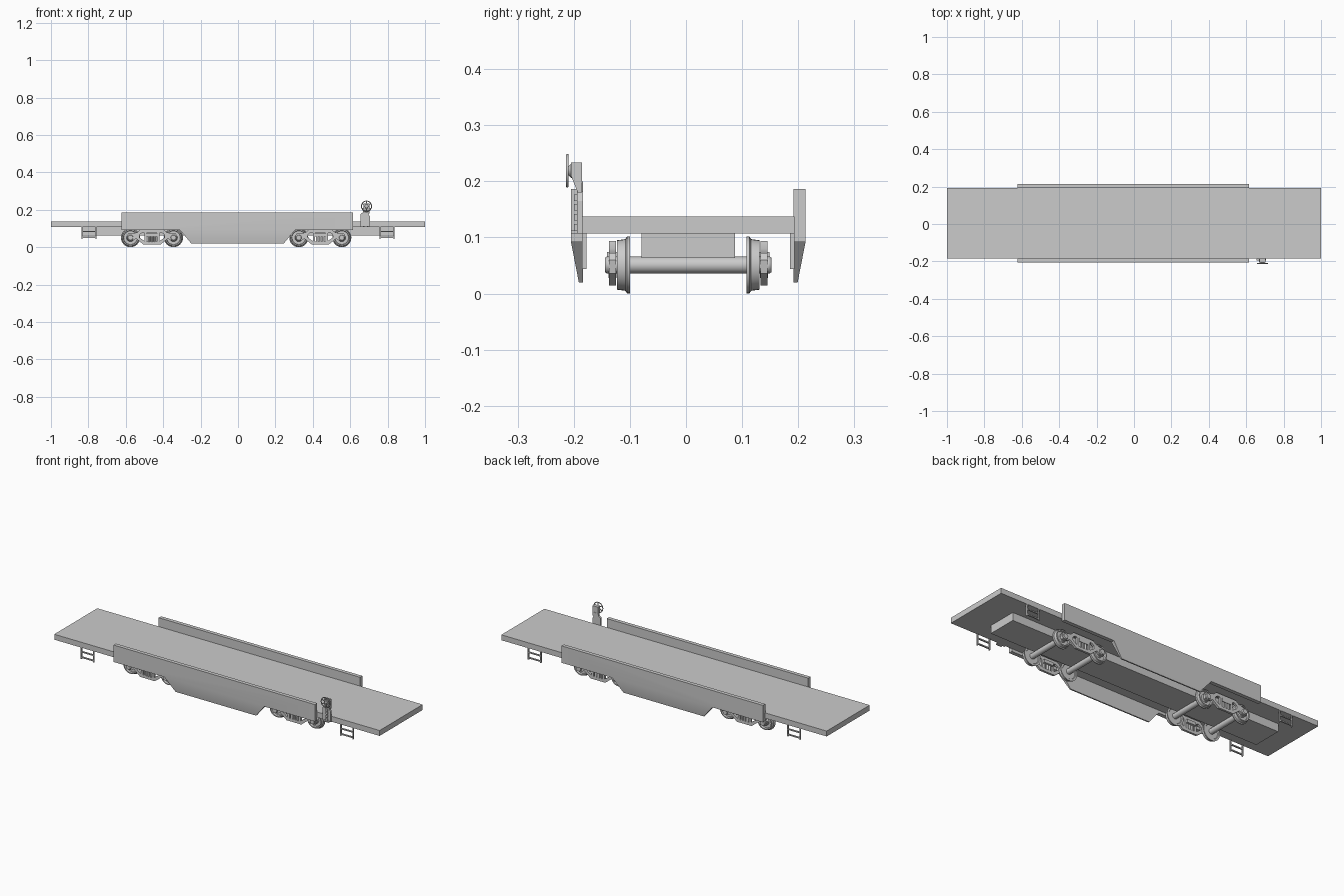
import bpy, bmesh, math
from mathutils import Matrix, Vector

if "Cube" in bpy.data.objects:
    bpy.data.objects.remove(bpy.data.objects["Cube"])

YC = 0.004          # centreline of the wagon
AZ = 0.051          # axle height


def finish(name, bm, angle=30):
    bmesh.ops.remove_doubles(bm, verts=bm.verts, dist=1e-6)
    bmesh.ops.recalc_face_normals(bm, faces=bm.faces)
    me = bpy.data.meshes.new(name)
    bm.to_mesh(me)
    bm.free()
    ob = bpy.data.objects.new(name, me)
    bpy.context.collection.objects.link(ob)
    bpy.ops.object.select_all(action='DESELECT')
    ob.select_set(True)
    bpy.context.view_layer.objects.active = ob
    bpy.ops.object.shade_smooth_by_angle(angle=math.radians(angle))
    return ob


def boxes(name, spans):
    """Each span is (x0, x1, y0, y1, z0, z1)."""
    bm = bmesh.new()
    for x0, x1, y0, y1, z0, z1 in spans:
        m = Matrix.Translation(((x0 + x1) / 2, (y0 + y1) / 2, (z0 + z1) / 2)) \
            @ Matrix.Diagonal((x1 - x0, y1 - y0, z1 - z0, 1))
        bmesh.ops.create_cube(bm, size=1, matrix=m)
    return finish(name, bm)


def lathe(name, profile, cx, cz, s=1, yc=YC, steps=32):
    """Turn (radius, outward offset) points about a crosswise axis."""
    bm = bmesh.new()
    vs = [bm.verts.new((cx + r, yc + s * o, cz)) for r, o in profile]
    es = [bm.edges.new(p) for p in zip(vs, vs[1:])]
    bmesh.ops.spin(bm, geom=vs + es, cent=(cx, yc, cz), axis=(0, 1, 0),
                   angle=2 * math.pi, steps=steps)
    return finish(name, bm)


def plate(name, loops, cx, y0, y1):
    """Upright plate from an (x, z) outline plus optional hole outlines."""
    cu = bpy.data.curves.new(name, 'CURVE')
    cu.dimensions, cu.fill_mode = '2D', 'BOTH'
    cu.extrude = abs(y1 - y0) / 2
    for pts in loops:
        sp = cu.splines.new('POLY')
        sp.points.add(len(pts) - 1)
        for p, (x, z) in zip(sp.points, pts):
            p.co = (x, z, 0, 1)
        sp.use_cyclic_u = True
    tmp = bpy.data.objects.new(name + "_outline", cu)
    bpy.context.collection.objects.link(tmp)
    me = bpy.data.meshes.new_from_object(tmp.evaluated_get(bpy.context.evaluated_depsgraph_get()))
    bpy.data.objects.remove(tmp)
    bm = bmesh.new()
    bm.from_mesh(me)
    bm.transform(Matrix.Translation((cx, (y0 + y1) / 2, 0)) @ Matrix.Rotation(math.pi / 2, 4, 'X'))
    return finish(name, bm)


def ring(cx, cz, r, n=12):
    return [(cx + r * math.cos(2 * math.pi * i / n), cz + r * math.sin(2 * math.pi * i / n))
            for i in range(n)]


def mirrored(half):
    return half + [(-x, z) for x, z in reversed(half)]


# Deck and centre beam
boxes("deck", [(-1, 1, -0.185, 0.193, 0.107, 0.137)])
boxes("centre_beam", [(-0.837, 0.837, YC - 0.083, YC + 0.083, 0.063, 0.108)])

# Fish-bellied side sills: upper slab, then a lower part thinning towards the bottom
for s in (-1, 1):
    bm = bmesh.new()
    rows = [((-0.622, 0.616), 0.186, 0.209), ((-0.622, 0.616), 0.092, 0.209),
            ((-0.31, 0.305), 0.092, 0.209), ((-0.25, 0.245), 0.02, 0.195)]
    outline = [(r[0][0], r[1], r[2]) for r in rows] + [(r[0][1], r[1], r[2]) for r in reversed(rows)]
    inn = [bm.verts.new((x, YC + s * 0.188, z)) for x, z, o in outline]
    out = [bm.verts.new((x, YC + s * o, z)) for x, z, o in outline]
    for a in (inn, out):
        bm.faces.new((a[0], a[1], a[2], a[5], a[6], a[7]))
        bm.faces.new((a[2], a[3], a[4], a[5]))
    for i in range(8):
        j = (i + 1) % 8
        bm.faces.new((inn[i], inn[j], out[j], out[i]))
    finish("side_sill", bm, 20)

# Bogies
wheel = [(0.0, 0.108), (0.038, 0.108), (0.041, 0.104), (0.051, 0.104), (0.051, 0.109),
         (0.046, 0.112), (0.044, 0.127), (0.038, 0.127), (0.036, 0.117), (0.021, 0.117),
         (0.018, 0.124), (0.0, 0.124)]
frame = mirrored([(0.062, 0.094), (0.078, 0.08), (0.1, 0.074), (0.128, 0.072), (0.134, 0.06),
                  (0.13, 0.036), (0.1, 0.036), (0.085, 0.046), (0.07, 0.034),
                  (0.045, 0.014)])
window = [(0.04, 0.033), (0.068, 0.052), (0.066, 0.068), (0.052, 0.078), (0.04, 0.076)]
centre_gap = mirrored([(0.028, 0.03), (0.028, 0.076)])
for bx in (-0.46, 0.44):
    for dx in (-0.115, 0.115):
        lathe("axle", [(0, -0.148), (0.013, -0.148), (0.015, -0.145), (0.015, 0.145),
                       (0.013, 0.148), (0, 0.148)], bx + dx, AZ, steps=20)
        for s in (-1, 1):
            lathe("wheel", wheel, bx + dx, AZ, s)
    for s in (-1, 1):
        plate("bogie_side_frame", [frame, window, [(-x, z) for x, z in window], centre_gap],
              bx, YC + s * 0.129, YC + s * 0.141)
        # Bolster end and spring nest in the frame opening
        y0, y1 = sorted((YC + s * 0.118, YC + s * 0.145))
        boxes("bolster_end", [(bx - 0.028, bx + 0.028, y0, y1, 0.056, 0.074)])
        bm = bmesh.new()
        for dx in (-0.016, 0.0, 0.016):
            bmesh.ops.create_cone(bm, cap_ends=True, segments=12, radius1=0.0075, radius2=0.0075,
                                  depth=0.03, matrix=Matrix.Translation((bx + dx, YC + s * 0.135, 0.043)))
        finish("springs", bm)

# Corner steps
for sx in (-1, 1):
    for s in (-1, 1):
        xs = sorted((sx * 0.76, sx * 0.835))
        y0, y1 = sorted((YC + s * 0.181, YC + s * 0.189))
        parts = [(x - 0.003, x + 0.003, y0, y1, 0.044, 0.11) for x in xs]
        parts += [(xs[0], xs[1], y0, y1, z, z + 0.006) for z in (0.05, 0.08)]
        boxes("corner_step", parts)

# Hand brake: stand, gear housing, spoked wheel and hub
HX, HZ = 0.687, 0.219
plate("brake_stand", [[(-0.032, 0.107), (0.018, 0.107), (0.018, 0.165), (0.008, 0.182), (0.014, 0.2),
                       (-0.018, 0.2), (-0.02, 0.185), (-0.032, 0.178)]], HX, -0.194, -0.184)
bm = bmesh.new()
pts = [(-0.185, 0.18), (-0.193, 0.18), (-0.205, 0.21), (-0.205, 0.234), (-0.185, 0.234)]
a = [bm.verts.new((HX - 0.016, y, z)) for y, z in pts]
b = [bm.verts.new((HX + 0.016, y, z)) for y, z in pts]
bm.faces.new(a)
bm.faces.new(b)
for i in range(5):
    j = (i + 1) % 5
    bm.faces.new((a[i], a[j], b[j], b[i]))
finish("brake_housing", bm)
boxes("brake_chain", [(HX - 0.01, HX + 0.002, -0.2, -0.193, z, z + 0.012) for z in (0.112, 0.13, 0.148, 0.165)]
      + [(HX - 0.02, HX + 0.012, -0.205, -0.185, 0.107, 0.112)])
bpy.ops.mesh.primitive_torus_add(location=(HX, -0.2115, HZ), rotation=(math.pi / 2, 0, 0),
                                 major_radius=0.0275, minor_radius=0.0025,
                                 major_segments=32, minor_segments=8)
bpy.context.object.name = "brake_wheel_rim"
bpy.ops.object.shade_smooth()
lathe("brake_wheel_hub", [(0, 0.0), (0.014, 0.0), (0.007, 0.008), (0, 0.008)], HX, HZ, -1, -0.203, 16)
bm = bmesh.new()
for i in range(6):
    m = Matrix.Translation((HX, -0.2105, HZ)) @ Matrix.Rotation(i * math.pi / 3, 4, 'Y') \
        @ Matrix.Translation((0, 0, 0.014)) @ Matrix.Diagonal((0.005, 0.002, 0.027, 1))
    bmesh.ops.create_cube(bm, size=1, matrix=m)
finish("brake_wheel_spokes", bm)
